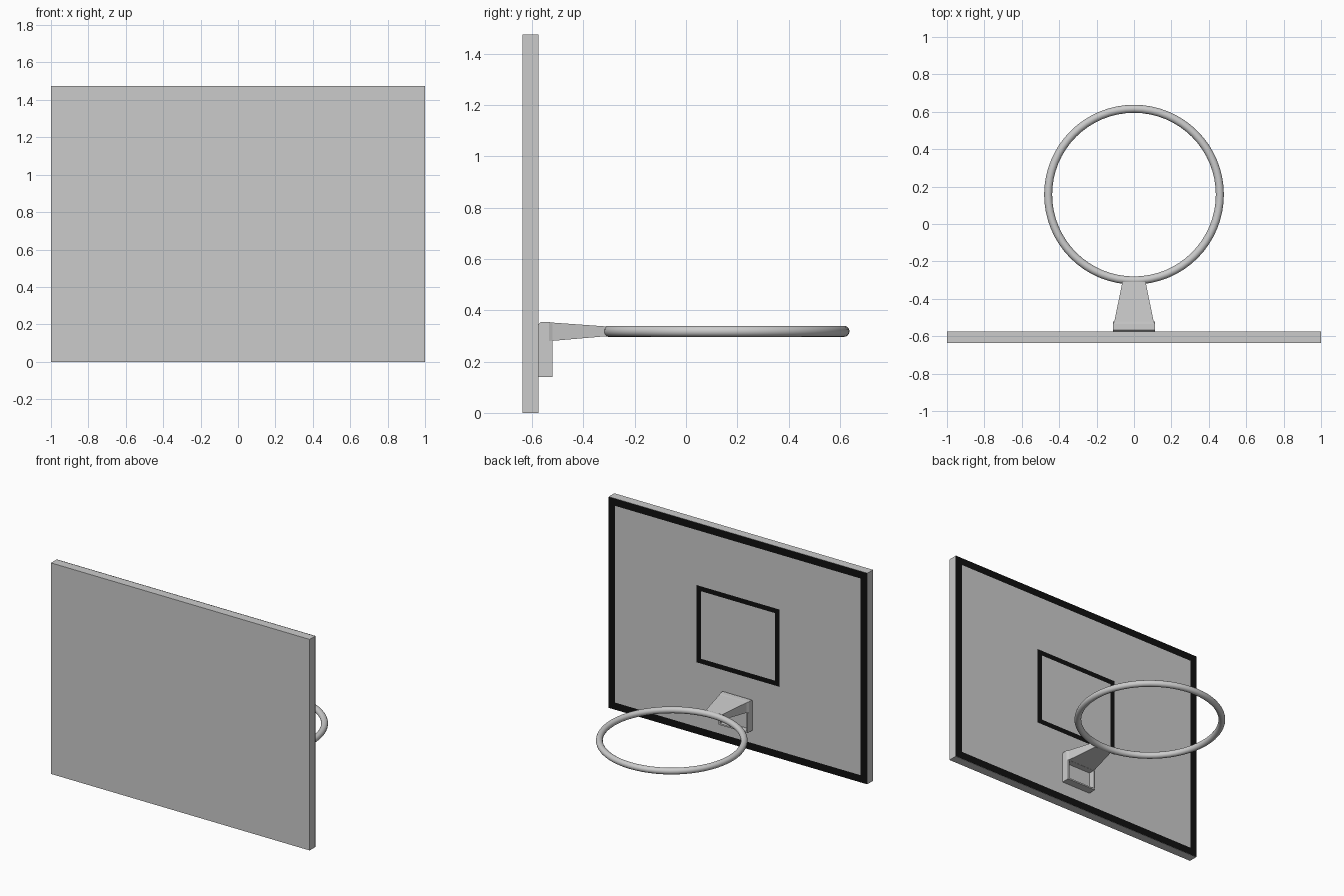
import bpy, bmesh, math

if "Cube" in bpy.data.objects:
    bpy.data.objects.remove(bpy.data.objects["Cube"])


def mesh_object(name, verts, faces, mat=None):
    me = bpy.data.meshes.new(name)
    me.from_pydata(verts, [], faces)
    bm = bmesh.new()
    bm.from_mesh(me)
    bmesh.ops.recalc_face_normals(bm, faces=bm.faces)
    bm.to_mesh(me)
    bm.free()
    ob = bpy.data.objects.new(name, me)
    bpy.context.collection.objects.link(ob)
    if mat:
        me.materials.append(mat)
    return ob


def loft(name, sections):
    """Closed solid through rectangles (y, half width, z low, z high)."""
    verts, faces = [], []
    for y, w, z0, z1 in sections:
        verts += [(-w, y, z0), (w, y, z0), (w, y, z1), (-w, y, z1)]
    for s in range(len(sections) - 1):
        for i in range(4):
            j = (i + 1) % 4
            faces.append((4 * s + i, 4 * s + j, 4 * s + 4 + j, 4 * s + 4 + i))
    n = len(verts)
    faces += [(0, 1, 2, 3), (n - 4, n - 3, n - 2, n - 1)]
    return mesh_object(name, verts, faces)


def frame(name, w, z0, z1, t, y, mat):
    """Flat rectangular painted outline on the playing face."""
    verts = [(-w, y, z0), (w, y, z0), (w, y, z1), (-w, y, z1),
             (-w + t, y, z0 + t), (w - t, y, z0 + t),
             (w - t, y, z1 - t), (-w + t, y, z1 - t)]
    # wound so the outline faces +y
    faces = [(i, i + 4, (i + 1) % 4 + 4, (i + 1) % 4) for i in range(4)]
    ob = mesh_object(name, verts, faces, mat)
    if ob.data.polygons[0].normal.y < 0:
        ob.data.flip_normals()
    return ob


black = bpy.data.materials.new("black_paint")
black.diffuse_color = (0.005, 0.005, 0.005, 1)
black.use_nodes = True
black.node_tree.nodes["Principled BSDF"].inputs["Base Color"].default_value = black.diffuse_color

FACE = -0.575

# Board with painted border and target square
loft("backboard", [(-0.637, 1.0, 0, 1.475), (FACE, 1.0, 0, 1.475)])
frame("border_paint", 1.0, 0.0, 1.475, 0.05, FACE + 0.002, black)
frame("target_square_paint", 0.32, 0.50, 1.04, 0.034, FACE + 0.002, black)

# Tapered arm from the board to the ring
loft("rim_arm", [(FACE, 0.112, 0.28, 0.345), (-0.566, 0.112, 0.28, 0.355),
                 (-0.535, 0.112, 0.28, 0.354), (-0.52, 0.105, 0.281, 0.352),
                 (-0.31, 0.062, 0.299, 0.337)])

# Mounting plate below the arm, with a recessed front
plate = loft("mounting_plate", [(FACE, 0.112, 0.14, 0.28), (-0.52, 0.112, 0.14, 0.28)])
bm = bmesh.new()
bm.from_mesh(plate.data)
front = max(bm.faces, key=lambda f: f.calc_center_median().y)
bmesh.ops.inset_region(bm, faces=[front], thickness=0.014)
for v in front.verts:
    if v.co.z > 0.2:
        v.co.z = 0.279
ext = bmesh.ops.extrude_discrete_faces(bm, faces=[front])
for v in ext["faces"][0].verts:
    v.co.y -= 0.042
bm.to_mesh(plate.data)
bm.free()

# Ring
bpy.ops.mesh.primitive_torus_add(major_segments=64, minor_segments=16,
                                 major_radius=0.459, minor_radius=0.0215,
                                 location=(0, 0.157, 0.318))
ring = bpy.context.object
ring.name = "rim_ring"
bpy.ops.object.shade_smooth_by_angle(angle=math.radians(40))
